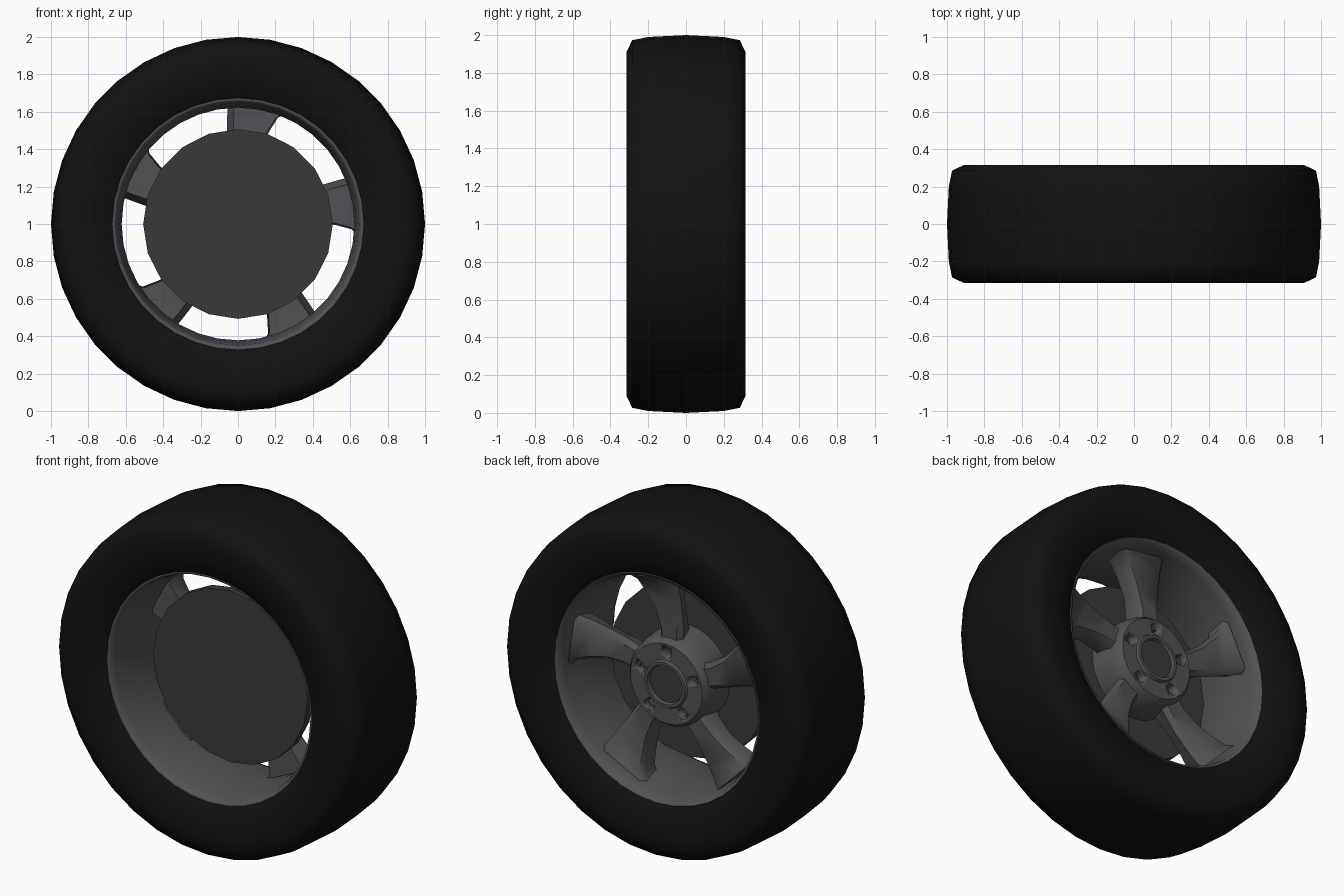
import bpy, bmesh, math

if "Cube" in bpy.data.objects:
    bpy.data.objects.remove(bpy.data.objects["Cube"])

CENTRE_Z = 1.0


def material(name, rgb):
    m = bpy.data.materials.new(name)
    m.diffuse_color = (*rgb, 1)
    m.use_nodes = True
    m.node_tree.nodes["Principled BSDF"].inputs["Base Color"].default_value = m.diffuse_color
    return m


RUBBER = material("rubber", (0.006, 0.006, 0.006))
ALLOY = material("alloy", (0.085, 0.083, 0.09))
IRON = material("iron", (0.042, 0.042, 0.042))


def finish(bm, name, mat, angle=40):
    me = bpy.data.meshes.new(name)
    bm.to_mesh(me)
    bm.free()
    ob = bpy.data.objects.new(name, me)
    bpy.context.collection.objects.link(ob)
    ob.location.z = CENTRE_Z
    me.materials.append(mat)
    bpy.ops.object.select_all(action='DESELECT')
    ob.select_set(True)
    bpy.context.view_layer.objects.active = ob
    bpy.ops.object.shade_smooth_by_angle(angle=math.radians(angle))
    return ob


def lathe(name, profile, seg, mat, angle=40, centre=(0, 0), bm=None):
    """Spin (radius, y) points around the wheel axis."""
    own = bm is None
    bm = bm or bmesh.new()
    cx, cz = centre
    rings = []
    for i in range(seg):
        a = math.pi / 2 + 2 * math.pi * i / seg
        rings.append([bm.verts.new((cx + r * math.cos(a), y, cz + r * math.sin(a)))
                      for r, y in profile])
    for i in range(seg):
        p, q = rings[i], rings[(i + 1) % seg]
        for j in range(len(profile) - 1):
            bm.faces.new((p[j], p[j + 1], q[j + 1], q[j]))
    bmesh.ops.remove_doubles(bm, verts=bm.verts, dist=1e-5)
    return finish(bm, name, mat, angle) if own else None


# Tyre: half profile mirrored front to back
half = [(0.665, 0.262), (0.70, 0.285), (0.78, 0.31), (0.85, 0.315), (0.91, 0.315),
        (0.973, 0.285), (0.99, 0.20)]
lathe("tyre", [(r, -y) for r, y in half] + [(1.0, 0)] + half[::-1], 36, RUBBER, 60)

# Rim barrel, facing the axis
lathe("rim", [(0.68, 0.26), (0.67, 0.272), (0.655, 0.262), (0.645, 0.22), (0.63, 0.12),
              (0.622, 0.0), (0.632, -0.12), (0.648, -0.23), (0.66, -0.265),
              (0.672, -0.268), (0.68, -0.26)], 36, ALLOY, 60)

# Brake disc with a flat closed face at the front
lathe("brake_disc", [(0, -0.07), (0.507, -0.07), (0.507, -0.02), (0, -0.02)], 20, IRON)

# Hub with raised centre ring
hub = lathe("hub", [(0, -0.03), (0.275, -0.03), (0.27, 0.08), (0.255, 0.16), (0.235, 0.185),
                    (0.14, 0.185), (0.132, 0.2), (0.115, 0.2), (0.108, 0.175), (0, 0.175)],
            30, ALLOY)

# Lug holes, cut from the hub
bm = bmesh.new()
for k in range(5):
    a = math.pi / 2 + k * math.tau / 5
    lathe("", [(0, 0.13), (0.034, 0.13), (0.034, 0.3), (0, 0.3)], 12, None,
          centre=(0.183 * math.cos(a), 0.183 * math.sin(a)), bm=bm)
cutter = finish(bm, "lug_hole_cutter", ALLOY)
cutter.hide_render = True
cutter.hide_set(True)
cut = hub.modifiers.new("lug_holes", 'BOOLEAN')
cut.object = cutter
cut.solver = 'EXACT'

# Dark centre cap
lathe("centre_cap", [(0.109, 0.17), (0.109, 0.182), (0, 0.182)], 24, IRON)

# Five spokes: one straight side and one flaring side
STATIONS = [  # distance, straight edge, flared edge, outer y, inner y
    (0.20, -0.065, 0.080, 0.150, 0.00),
    (0.30, -0.065, 0.085, 0.145, 0.02),
    (0.40, -0.062, 0.115, 0.150, 0.04),
    (0.50, -0.060, 0.170, 0.165, 0.05),
    (0.57, -0.058, 0.215, 0.180, 0.05),
    (None, -0.055, 0.250, 0.200, 0.05)]   # None: follow the barrel
bm = bmesh.new()
for k in range(5):
    a = k * math.tau / 5
    c, s = math.cos(a), math.sin(a)
    loops = []
    for d, t0, t1, yo, yi in STATIONS:
        section = [(t0, yo - 0.03), (t0 + 0.025, yo), (t1 - 0.025, yo),
                   (t1, yo - 0.03), (t1 - 0.01, yi), (t0 + 0.035, yi)]
        loop = []
        for t, y in section:
            z = d if d else math.sqrt(0.634 ** 2 - t * t)
            loop.append(bm.verts.new((t * c - z * s, y, t * s + z * c)))
        loops.append(loop)
    for p, q in zip(loops, loops[1:]):
        for j in range(6):
            n = (j + 1) % 6
            bm.faces.new((p[j], p[n], q[n], q[j]))
    bm.faces.new(loops[0])
    bm.faces.new(loops[-1])
bmesh.ops.recalc_face_normals(bm, faces=bm.faces)
finish(bm, "spokes", ALLOY, 50)
